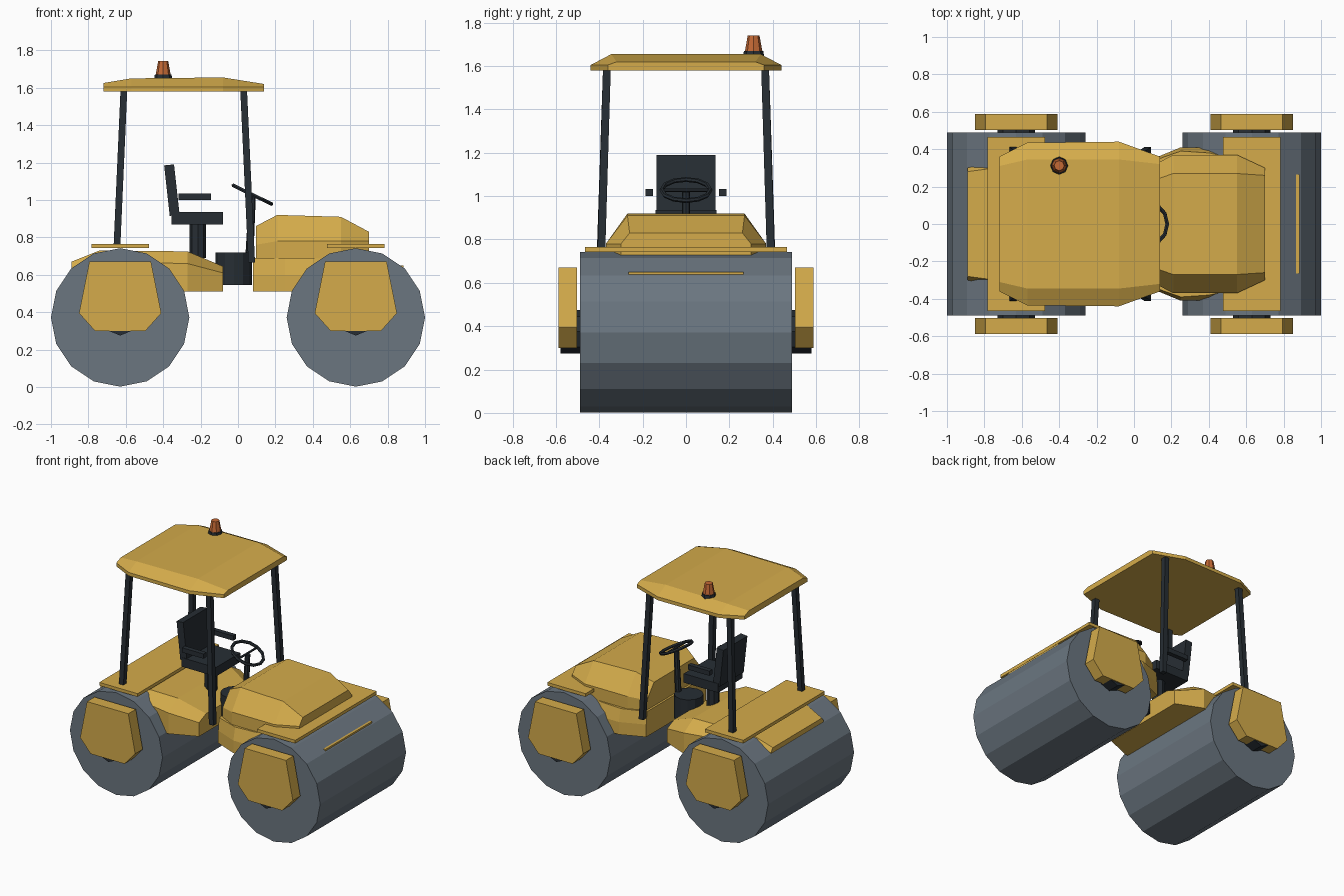
import bpy, bmesh, math
from mathutils import Vector, Matrix

cube = bpy.data.objects.get("Cube")
if cube:
    bpy.data.objects.remove(cube)


def material(name, rgb):
    m = bpy.data.materials.new(name)
    m.use_nodes = True
    m.diffuse_color = (*rgb, 1)
    bsdf = m.node_tree.nodes["Principled BSDF"]
    bsdf.inputs["Base Color"].default_value = (*rgb, 1)
    bsdf.inputs["Roughness"].default_value = 0.7
    return m


YELLOW = material("machine yellow", (0.66, 0.41, 0.07))
STEEL = material("drum steel", (0.145, 0.18, 0.215))
BLACK = material("dark trim", (0.02, 0.027, 0.034))
ORANGE = material("beacon orange", (0.55, 0.14, 0.035))


def finish(name, bm, mat):
    bmesh.ops.recalc_face_normals(bm, faces=bm.faces)
    mesh = bpy.data.meshes.new(name)
    bm.to_mesh(mesh)
    bm.free()
    mesh.materials.append(mat)
    ob = bpy.data.objects.new(name, mesh)
    bpy.context.collection.objects.link(ob)
    return ob


def skin(name, rings, mat):
    """Join matching rings of points and cap both ends."""
    bm = bmesh.new()
    loops = [[bm.verts.new(p) for p in ring] for ring in rings]
    for a, b in zip(loops, loops[1:]):
        for i in range(len(a)):
            j = (i + 1) % len(a)
            bm.faces.new((a[i], a[j], b[j], b[i]))
    bm.faces.new(loops[0])
    bm.faces.new(loops[-1])
    return finish(name, bm, mat)


def body(name, bottom, sections, mat=YELLOW):
    """Sections along x: (x, half width, top half width, shoulder z, top z)."""
    return skin(name, [[(x, -w, bottom), (x, w, bottom), (x, w, s),
                        (x, t, top), (x, -t, top), (x, -w, s)]
                       for x, w, t, s, top in sections], mat)


def box(name, x, y, z, mat):
    return skin(name, [[(x[0], y[0], h), (x[1], y[0], h),
                        (x[1], y[1], h), (x[0], y[1], h)] for h in z], mat)


def extrude_y(name, profile, y0, y1, mat):
    return skin(name, [[(x, y, z) for x, z in profile] for y in (y0, y1)], mat)


def rod(name, a, b, r1, r2, sides, mat, turn=0.0):
    """Straight round bar or cone between two points."""
    a, b = Vector(a), Vector(b)
    bm = bmesh.new()
    rot = (b - a).to_track_quat('Z', 'Y').to_matrix().to_4x4()
    bmesh.ops.create_cone(bm, cap_ends=True, segments=sides, radius1=r1, radius2=r2,
                          depth=(b - a).length,
                          matrix=Matrix.Translation((a + b) / 2) @ rot
                          @ Matrix.Rotation(turn, 4, 'Z'))
    return finish(name, bm, mat)


# Drums with hubs, side caps and fenders, mirrored front to back
CAP = [(-0.165, 0.67), (0.165, 0.67), (0.22, 0.395),
       (0.135, 0.3), (-0.135, 0.3), (-0.22, 0.395)]
for end, sx in (("front", 1), ("rear", -1)):
    cx = 0.63 * sx
    rod(end + "_drum", (cx, -0.49, 0.372), (cx, 0.49, 0.372), 0.37, 0.37, 16, STEEL)
    box(end + "_fender", (cx - 0.153, cx + 0.153), (-0.465, 0.465), (0.742, 0.765), YELLOW)
    for side, sy in (("left", 1), ("right", -1)):
        rod(f"{end}_{side}_hub", (cx, sy * 0.48, 0.375), (cx, sy * 0.58, 0.375),
            0.1, 0.1, 8, BLACK)
        extrude_y(f"{end}_{side}_cap", [(cx + x, z) for x, z in CAP],
                  sy * 0.502, sy * 0.588, YELLOW)

# Chassis halves, hood and scraper bar
body("rear_chassis", 0.51, [(-0.89, 0.30, 0.28, 0.645, 0.67),
                            (-0.74, 0.33, 0.30, 0.67, 0.73),
                            (-0.27, 0.41, 0.30, 0.66, 0.725),
                            (-0.08, 0.33, 0.25, 0.61, 0.645)])
body("front_chassis", 0.51, [(0.08, 0.34, 0.33, 0.6, 0.69),
                             (0.25, 0.41, 0.39, 0.6, 0.69),
                             (0.40, 0.41, 0.38, 0.6, 0.69),
                             (0.72, 0.33, 0.31, 0.6, 0.69)])
body("hood", 0.685, [(0.095, 0.31, 0.23, 0.76, 0.86),
                     (0.21, 0.37, 0.27, 0.78, 0.92),
                     (0.55, 0.37, 0.27, 0.78, 0.91),
                     (0.70, 0.30, 0.26, 0.78, 0.83)])
box("scraper_bar", (0.83, 0.885), (-0.265, 0.265), (0.63, 0.65), YELLOW)
rod("articulation_joint", (-0.022, 0, 0.545), (-0.022, 0, 0.72), 0.097, 0.097, 12, BLACK)

# Seat
rod("seat_pedestal", (-0.215, 0, 0.69), (-0.215, 0, 0.872), 0.043, 0.043, 8, BLACK)
box("seat_cushion", (-0.355, -0.08), (-0.14, 0.14), (0.87, 0.935), BLACK)
extrude_y("seat_back", [(-0.395, 1.185), (-0.342, 1.19), (-0.312, 0.92), (-0.365, 0.915)],
          -0.137, 0.137, BLACK)
for side, sy in (("left", 1), ("right", -1)):
    box(side + "_armrest", (-0.318, -0.145), sorted((sy * 0.153, sy * 0.187)),
        (1.0, 1.034), BLACK)

# Steering column and tilted wheel
rod("steering_column", (0.06, 0, 0.68), (0.077, 0, 1.02), 0.022, 0.018, 8, BLACK)
bpy.ops.mesh.primitive_torus_add(location=(0.077, 0, 1.028), rotation=(0, 0.45, 0),
                                 major_radius=0.112, minor_radius=0.011,
                                 major_segments=12, minor_segments=6)
wheel = bpy.context.object
wheel.name = "steering_wheel"
wheel.data.materials.append(BLACK)
rod("wheel_spoke", (0.077, -0.11, 1.028), (0.077, 0.11, 1.028), 0.008, 0.008, 6, BLACK)

# Canopy posts lean inward
for side, sy in (("left", 1), ("right", -1)):
    for end, x0, z0, x1 in (("front", 0.073, 0.665, 0.03), ("rear", -0.647, 0.755, -0.61)):
        skin(f"{end}_{side}_post",
             [[(x + dx, sy * y + dy, z) for dx, dy in
               ((-0.018, -0.018), (0.018, -0.018), (0.018, 0.018), (-0.018, 0.018))]
              for x, y, z in ((x0, 0.393, z0), (x1, 0.365, 1.59))], BLACK)

# Canopy roof and beacon
body("canopy", 1.58, [(-0.72, 0.36, 0.31, 1.605, 1.625),
                      (-0.57, 0.435, 0.345, 1.605, 1.65),
                      (-0.08, 0.44, 0.345, 1.605, 1.655),
                      (0.14, 0.36, 0.32, 1.605, 1.62)])
rod("beacon_base", (-0.4, 0.312, 1.645), (-0.4, 0.312, 1.67), 0.048, 0.045, 8, BLACK)
rod("beacon_lamp", (-0.4, 0.312, 1.67), (-0.4, 0.312, 1.742), 0.04, 0.027, 8, ORANGE)
